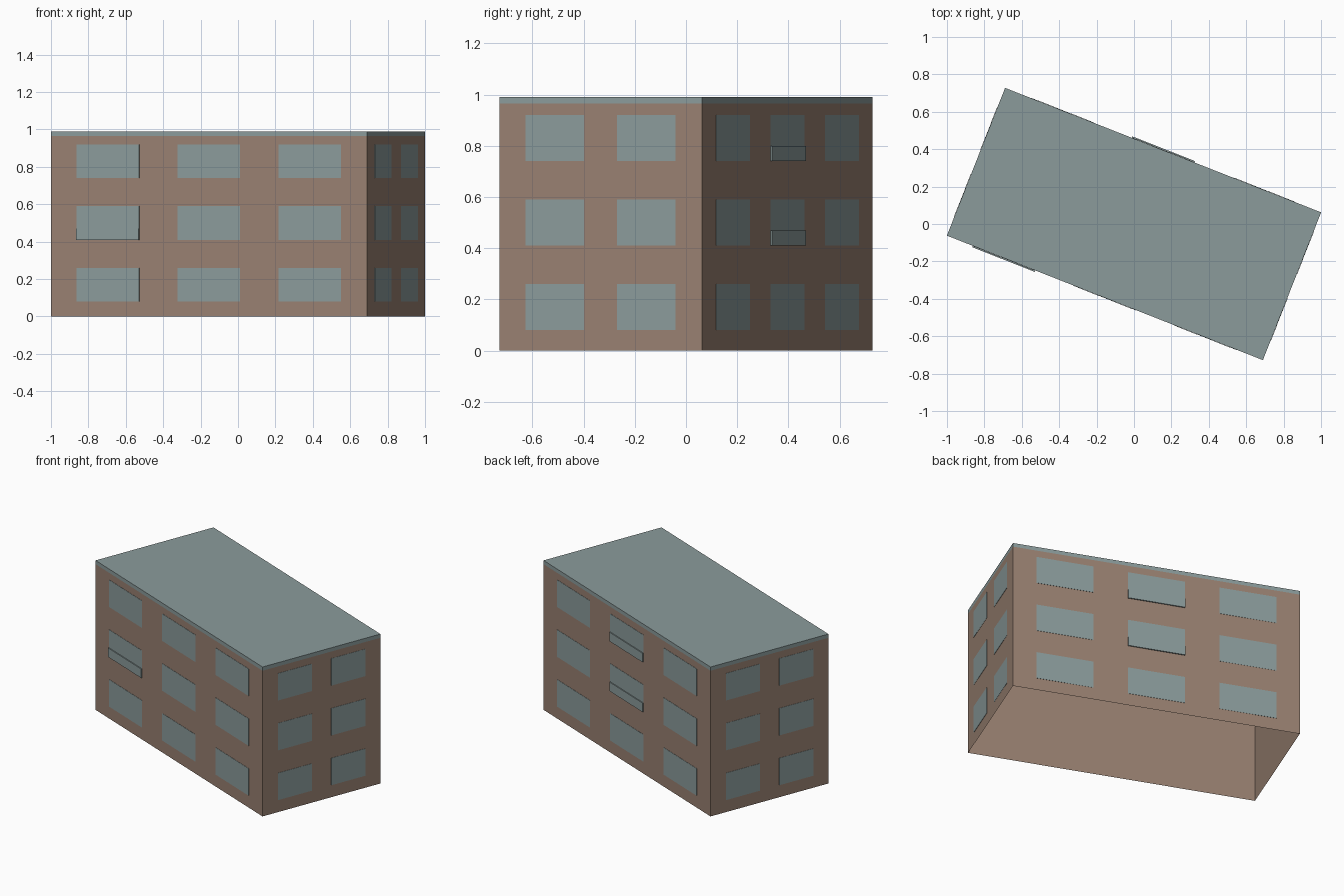
import bpy
import bmesh
import math
from mathutils import Matrix, Vector

if "Cube" in bpy.data.objects:
    bpy.data.objects.remove(bpy.data.objects["Cube"], do_unlink=True)

LENGTH, DEPTH, HEIGHT, EAVES = 1.816, 0.849, 0.99, 0.965
TURN = Matrix.Rotation(math.radians(-21.5), 4, "Z")


def material(name, rgb):
    mat = bpy.data.materials.new(name)
    mat.use_nodes = True
    mat.diffuse_color = (*rgb, 1)
    mat.node_tree.nodes["Principled BSDF"].inputs["Base Color"].default_value = (*rgb, 1)
    return mat


brown = material("brown wall", (0.32, 0.22, 0.167))
grey = material("blue grey", (0.26, 0.33, 0.33))


def add_box(bm, low, high, matrix=Matrix()):
    low, high = Vector(low), Vector(high)
    place = Matrix.Translation((low + high) / 2) @ Matrix.Diagonal((*(high - low), 1))
    return bmesh.ops.create_cube(bm, size=1, matrix=matrix @ place)["verts"]


def finish(bm, name, mat):
    mesh = bpy.data.meshes.new(name)
    bm.to_mesh(mesh)
    bm.free()
    mesh.materials.append(mat)
    obj = bpy.data.objects.new(name, mesh)
    obj.matrix_world = TURN
    bpy.context.collection.objects.link(obj)
    return obj


# Walls: a thin shell, open below and above
bm = bmesh.new()
add_box(bm, (-LENGTH / 2, -DEPTH / 2, 0), (LENGTH / 2, DEPTH / 2, EAVES))
bm.normal_update()
caps = [f for f in bm.faces if abs(f.normal.z) > 0.5]
bmesh.ops.delete(bm, geom=caps, context="FACES_ONLY")
finish(bm, "walls", brown)

# Flat roof slab, flush with the walls
bm = bmesh.new()
add_box(bm, (-LENGTH / 2, -DEPTH / 2, EAVES), (LENGTH / 2, DEPTH / 2, HEIGHT))
finish(bm, "roof", grey)

# Windows: thin plates in three rows on each side
long_side = (DEPTH / 2, 0.36, (-0.58, 0, 0.58))
short_side = (LENGTH / 2, 0.245, (-0.192, 0.192))
sides = {"front": (0, long_side), "left": (90, short_side),
         "back": (180, long_side), "right": (270, short_side)}
rows = (0.08, 0.41, 0.74)
# Windows that carry a slightly raised lower panel: (column, row)
raised = {"front": [(0, 1)], "back": [(1, 1), (1, 2)]}

for side, (angle, (out, width, columns)) in sides.items():
    spin = Matrix.Rotation(math.radians(angle), 4, "Z")
    panes, panels = bmesh.new(), bmesh.new()
    for c, x in enumerate(columns):
        for r, z in enumerate(rows):
            x0, x1 = x - width / 2, x + width / 2
            add_box(panes, (x0, -out - 0.002, z), (x1, -out - 0.0005, z + 0.18), spin)
            if (c, r) in raised.get(side, []):
                add_box(panels, (x0, -out - 0.008, z), (x1, -out - 0.002, z + 0.06), spin)
    finish(panes, side + "_windows", grey)
    if side in raised:
        finish(panels, side + "_window_panels", grey)
    else:
        panels.free()
